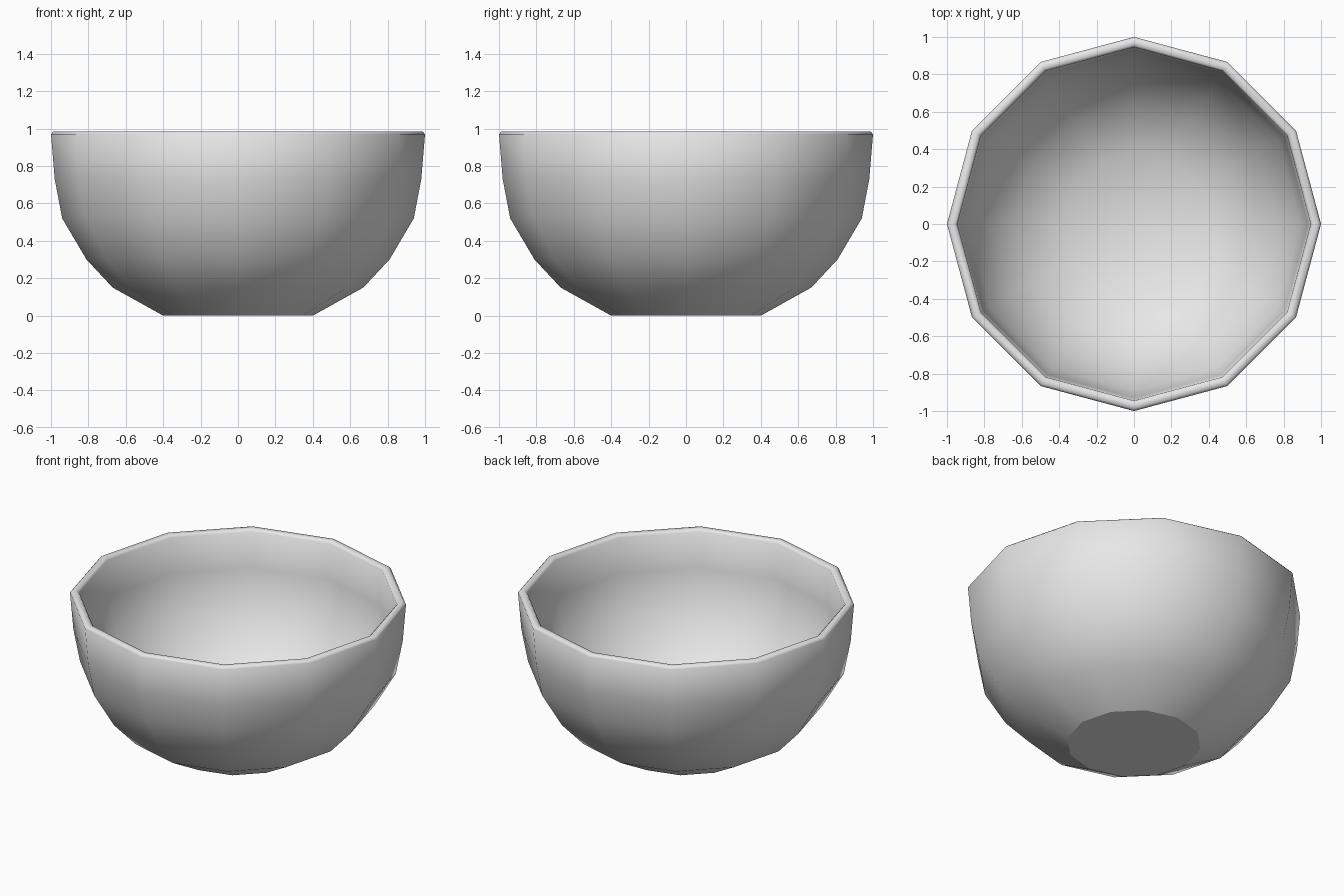
import bpy
import bmesh
from math import cos, sin, pi

cube = bpy.data.objects.get("Cube")
if cube:
    bpy.data.objects.remove(cube, do_unlink=True)

SIDES = 12

# Profile as (radius, height): outer wall, rounded rim, inner wall
outer = [(0.4, 0), (0.67, 0.15), (0.81, 0.3), (0.94, 0.52), (0.98, 0.73), (1, 0.97)]
rim = [(0.988, 0.984), (0.958, 0.984)]
inner = [(0.945, 0.97), (0.93, 0.74), (0.89, 0.54), (0.77, 0.34), (0.64, 0.2), (0.385, 0.05)]

# Single ceramic colour
clay = bpy.data.materials.new("light grey ceramic")
clay.use_nodes = True
colour = (0.8, 0.8, 0.8, 1)
clay.diffuse_color = colour
clay.node_tree.nodes["Principled BSDF"].inputs["Base Color"].default_value = colour


def ring(bm, radius, height):
    """Twelve-sided ring of vertices with a corner on each axis."""
    angles = [2 * pi * i / SIDES for i in range(SIDES)]
    return [bm.verts.new((radius * cos(a), radius * sin(a), height)) for a in angles]


# Bowl wall turned around the vertical axis
bm = bmesh.new()
rings = [ring(bm, r, z) for r, z in outer + rim + inner]
for low, high in zip(rings, rings[1:]):
    for i in range(SIDES):
        j = (i + 1) % SIDES
        bm.faces.new((low[i], low[j], high[j], high[i]))

# Inner floor blends into the wall, the foot stays flat
bm.faces.new(rings[-1])
foot = bm.faces.new(rings[0][::-1])
for face in bm.faces:
    face.smooth = face is not foot
for edge in foot.edges:
    edge.smooth = False

mesh = bpy.data.meshes.new("bowl")
bm.to_mesh(mesh)
bm.free()
mesh.materials.append(clay)
bpy.context.collection.objects.link(bpy.data.objects.new("bowl", mesh))
